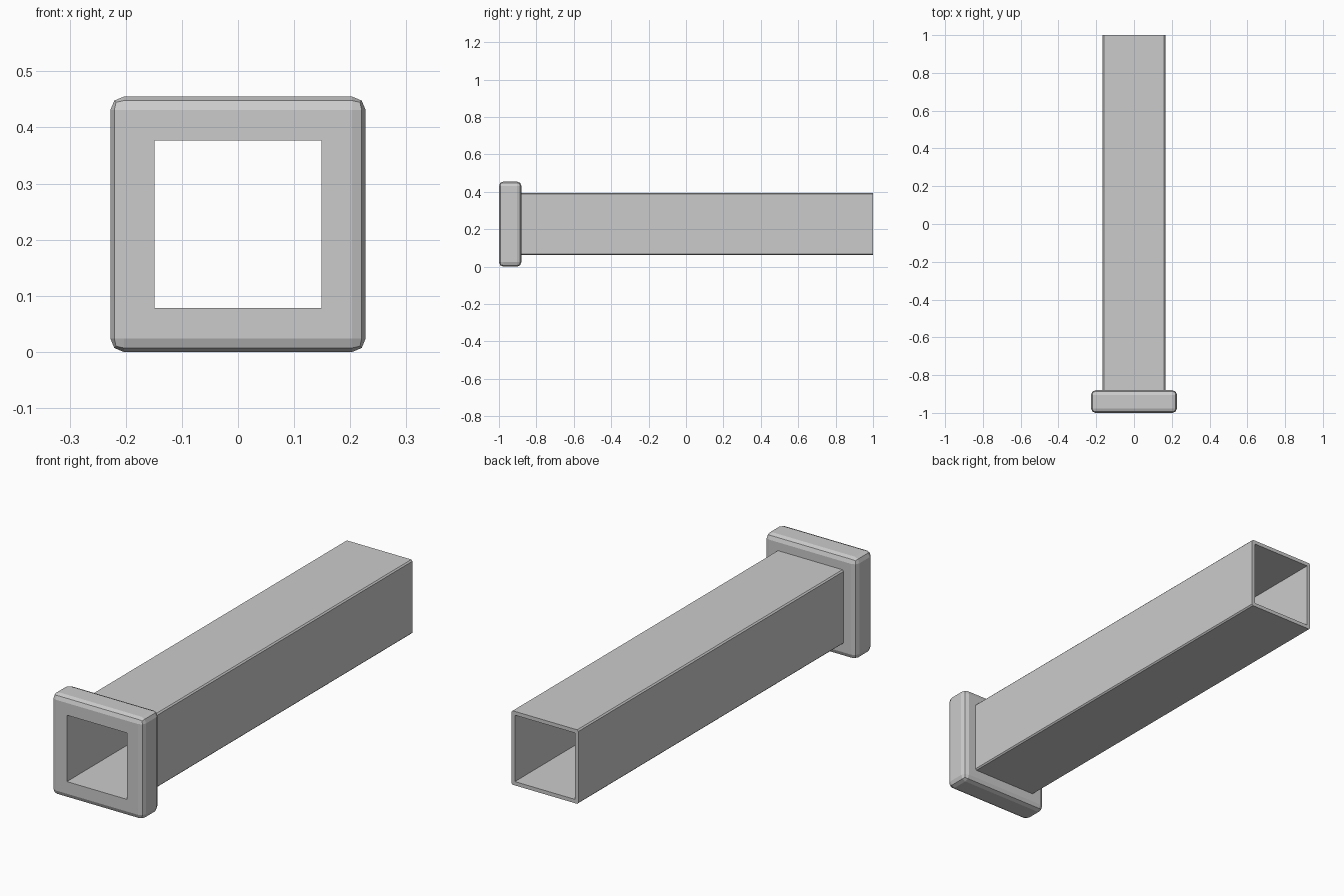
import bpy, bmesh

if "Cube" in bpy.data.objects:
    bpy.data.objects.remove(bpy.data.objects["Cube"])

ZC = 0.2275  # height of the tube axis
HOLE = 0.149  # half width of the square opening


def square_tube(name, outer, y0, y1, bevel, segments, round_ends):
    """Hollow square section along y with bevelled outer edges."""
    bm = bmesh.new()

    def ring(h, y):
        return [bm.verts.new((sx * h, y, ZC + sz * h))
                for sx, sz in ((-1, -1), (1, -1), (1, 1), (-1, 1))]

    loops = [ring(HOLE, y0), ring(outer, y0), ring(outer, y1), ring(HOLE, y1)]
    for k in range(4):
        a, b = loops[k], loops[(k + 1) % 4]
        for i in range(4):
            j = (i + 1) % 4
            bm.faces.new((a[i], a[j], b[j], b[i]))
    bmesh.ops.recalc_face_normals(bm, faces=bm.faces)

    shell = set(loops[1] + loops[2])
    edges = [e for e in bm.edges if set(e.verts) <= shell and
             (round_ends or abs(e.verts[0].co.y - e.verts[1].co.y) > 1e-4)]
    bmesh.ops.bevel(bm, geom=edges, offset=bevel, offset_type='OFFSET',
                    segments=segments, profile=0.5, affect='EDGES')
    mesh = bpy.data.meshes.new(name)
    bm.to_mesh(mesh)
    bm.free()
    obj = bpy.data.objects.new(name, mesh)
    bpy.context.collection.objects.link(obj)
    return obj


# Long hollow shaft
square_tube("square_shaft", 0.166, -0.88, 1.0, 0.006, 1, False)
# Thick rounded collar around the front mouth
square_tube("mouth_collar", 0.2275, -1.0, -0.88, 0.024, 2, True)
